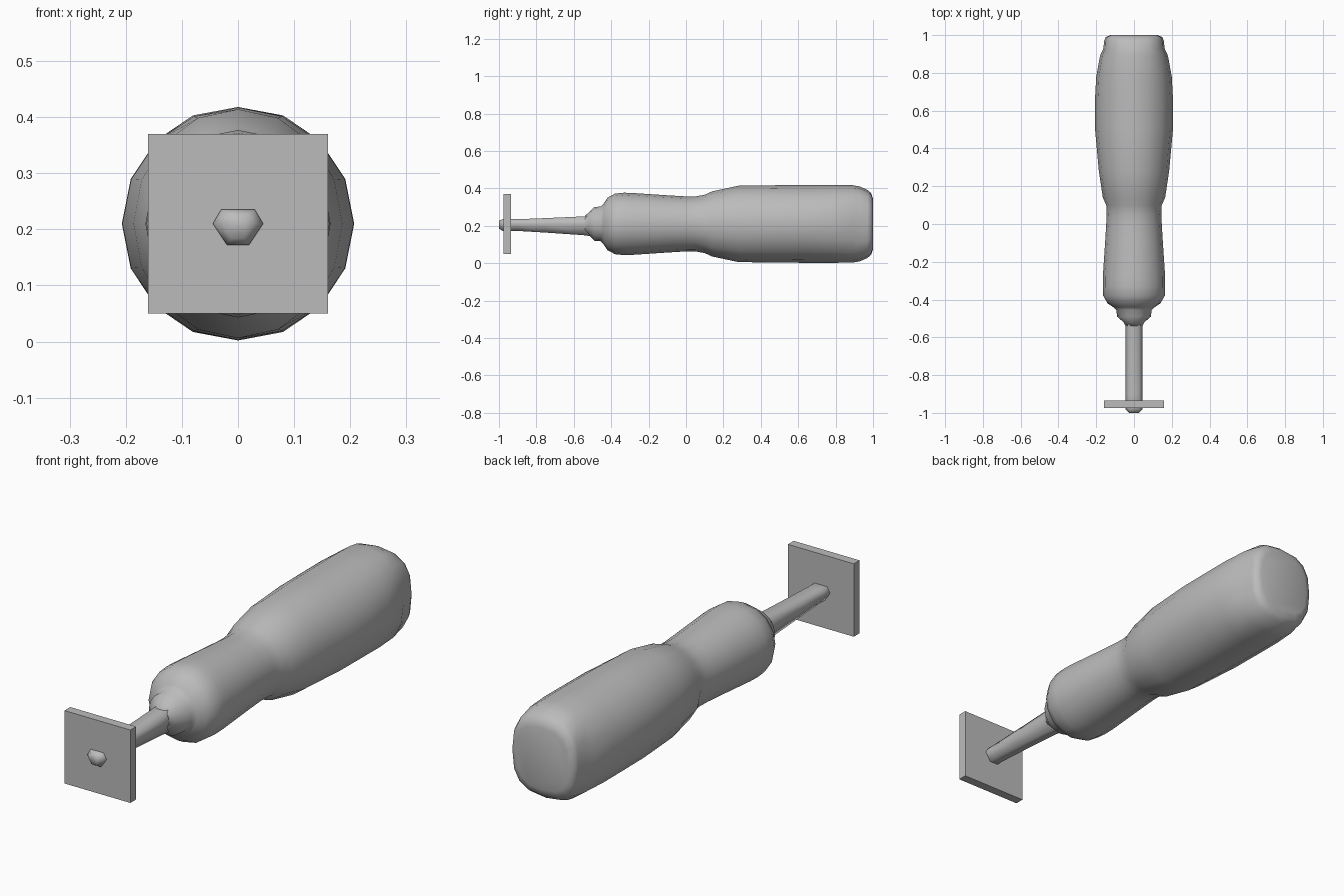
import bpy, bmesh
from math import sin, cos, tau, radians, copysign

cube = bpy.data.objects.get("Cube")
if cube:
    bpy.data.objects.remove(cube)

MID = 0.21      # height of the long axis

grey = bpy.data.materials.new("plain grey")
grey.use_nodes = True
COLOUR = (0.5, 0.5, 0.5, 1)
grey.diffuse_color = COLOUR
grey.node_tree.nodes["Principled BSDF"].inputs["Base Color"].default_value = COLOUR


def add_object(name, bm, angle):
    bmesh.ops.recalc_face_normals(bm, faces=bm.faces)
    mesh = bpy.data.meshes.new(name)
    bm.to_mesh(mesh)
    bm.free()
    mesh.materials.append(grey)
    obj = bpy.data.objects.new(name, mesh)
    bpy.context.collection.objects.link(obj)
    bpy.ops.object.select_all(action="DESELECT")
    obj.select_set(True)
    bpy.context.view_layer.objects.active = obj
    bpy.ops.object.shade_smooth_by_angle(angle=radians(angle))
    return obj


def loft(name, rings, angle):
    """Skin a list of closed rings of (x, y, z) points and cap both ends."""
    bm = bmesh.new()
    loops = [[bm.verts.new(p) for p in ring] for ring in rings]
    n = len(loops[0])
    for a, b in zip(loops, loops[1:]):
        for i in range(n):
            j = (i + 1) % n
            bm.faces.new((a[i], a[j], b[j], b[i]))
    bm.faces.new(loops[0])
    bm.faces.new(loops[-1])
    return add_object(name, bm, angle)


def oval(y, half_x, half_z, roundness=1.0, sides=16):
    """Sixteen-sided section; roundness below 1 squares it off."""
    def bend(v):
        return copysign(abs(v) ** roundness, v) if abs(v) > 1e-6 else 0
    return [(half_x * bend(cos(tau * i / sides)), y,
             MID + half_z * bend(sin(tau * i / sides))) for i in range(sides)]


# Handle with collar, narrow waist and squared butt: y, half width, half height, roundness
handle_profile = [
    (-0.54, .045, .045, 1), (-0.52, .055, .06, 1), (-0.49, .09, .09, 1),
    (-0.455, .093, .093, 1), (-0.44, .11, .11, 1), (-0.42, .14, .14, 1),
    (-0.38, .163, .162, 1), (-0.33, .165, .167, 1), (-0.28, .165, .165, 1),
    (-0.1, .153, .153, 1), (0.0, .147, .147, 1), (0.05, .145, .147, 1),
    (0.1, .147, .156, 1), (0.14, .165, .174, 1), (0.28, .186, .204, 1),
    (0.5, .206, .207, 1), (0.65, .207, .208, 1), (0.78, .2, .208, .95),
    (0.89, .18, .207, .88), (0.93, .162, .2, .8), (0.97, .158, .182, .74),
    (0.99, .15, .165, .72), (1.0, .125, .135, .72)]
loft("handle", [oval(*row) for row in handle_profile], 60)

# Shaft with a rounded triangular section, tapering in height towards the tip
section = [(.045, 0), (.03, 1), (-.03, 1), (-.045, 0), (-.02, -1.5), (.02, -1.5)]


def wedge(y, scale, up):
    return [(x * scale, y, MID + z * up) for x, z in section]


loft("shaft", [wedge(-0.5, 1, .045), wedge(-0.55, 1, .04), wedge(-0.75, 1, .031),
               wedge(-0.9, 1, .025), wedge(-0.98, 1, .025), wedge(-1.0, .6, .017)], 80)

# Square plate across the front end of the shaft
bm = bmesh.new()
bmesh.ops.create_cube(bm, size=1)
for v in bm.verts:
    v.co = (v.co.x * .32, v.co.y * .04 - .955, v.co.z * .32 + MID)
add_object("square_plate", bm, 30)
